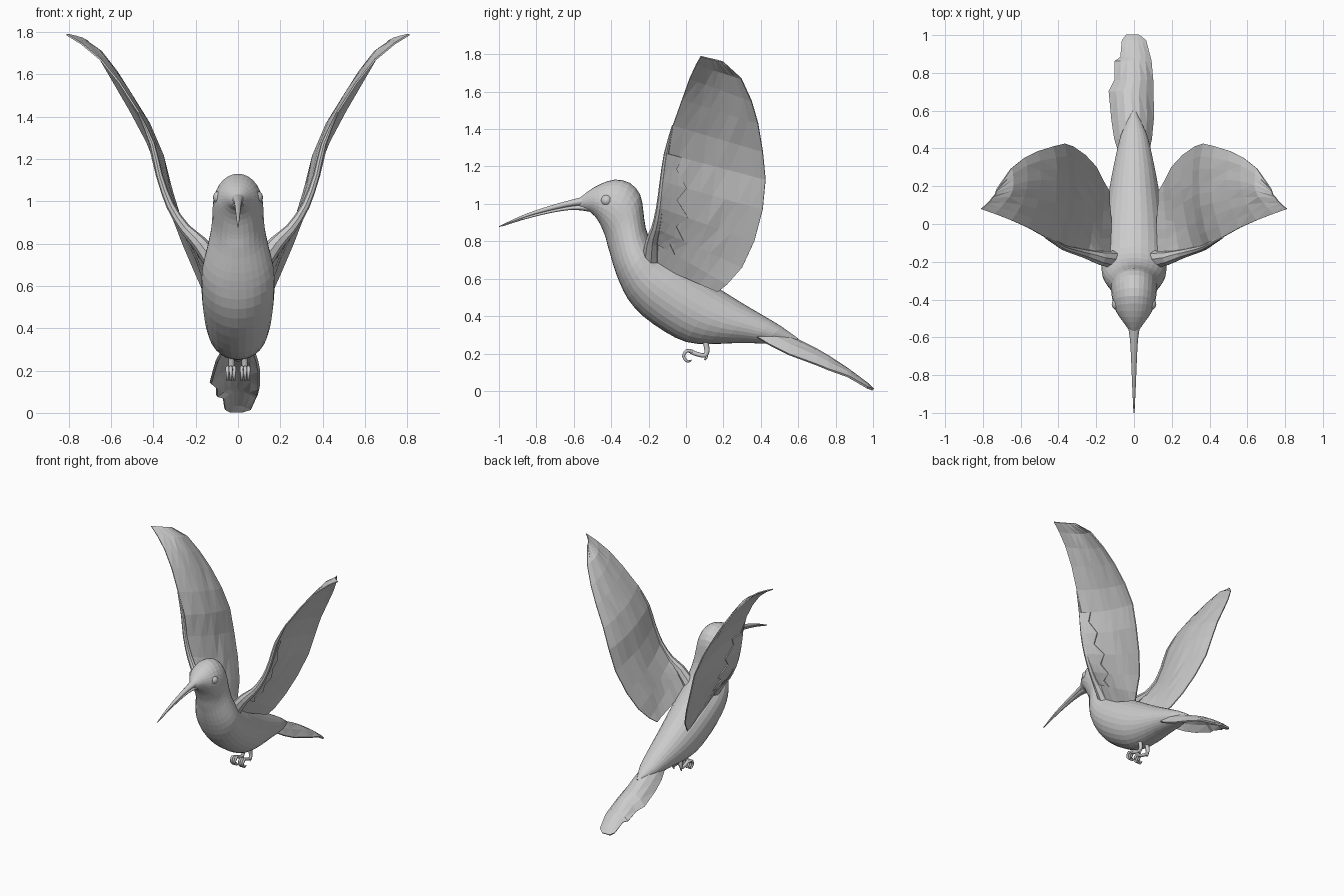
import bpy, bmesh, math, random
from mathutils import Vector as V

if "Cube" in bpy.data.objects:
    bpy.data.objects.remove(bpy.data.objects["Cube"])

random.seed(4)


def make(name, bm, smooth=True, mirror=False, thick=0):
    bmesh.ops.recalc_face_normals(bm, faces=bm.faces)
    me = bpy.data.meshes.new(name)
    bm.to_mesh(me)
    bm.free()
    ob = bpy.data.objects.new(name, me)
    bpy.context.collection.objects.link(ob)
    for p in me.polygons:
        p.use_smooth = smooth
    if thick:
        m = ob.modifiers.new("thickness", 'SOLIDIFY')
        m.thickness, m.offset = thick, 0
    if mirror:
        ob.modifiers.new("mirror", 'MIRROR').use_mirror_merge = False
    return ob


def refine(rows, n):
    """Catmull-Rom interpolation of tuples, n steps per span."""
    out = []
    for i in range(len(rows) - 1):
        a, b, c, d = (rows[max(0, min(len(rows) - 1, i + k))] for k in (-1, 0, 1, 2))
        for s in range(n):
            t = s / n
            out.append(tuple(0.5 * (2 * q + (r - p) * t + (2 * p - 5 * q + 4 * r - w) * t * t
                                    + (3 * q - p - 3 * r + w) * t ** 3)
                             for p, q, r, w in zip(a, b, c, d)))
    return out + [tuple(rows[-1])]


def skin(bm, rows, closed):
    vs = [[bm.verts.new(p) for p in r] for r in rows]
    n = len(vs[0])
    for a, b in zip(vs, vs[1:]):
        for i in range(n if closed else n - 1):
            j = (i + 1) % n
            bm.faces.new((a[i], a[j], b[j], b[i]))
    if closed:
        bm.faces.new(vs[0])
        bm.faces.new(vs[-1])


def loft(name, sections, sides, steps, smooth=True):
    """Elliptical sections given as upper (y,z), lower (y,z), half width."""
    rows = []
    for uy, uz, ly, lz, w in refine(sections, steps):
        c, h = V((0, (uy + ly) / 2, (uz + lz) / 2)), V((0, (uy - ly) / 2, (uz - lz) / 2))
        rows.append([c + h * math.cos(a) + V((w * math.sin(a), 0, 0))
                     for a in (2 * math.pi * i / sides for i in range(sides))])
    bm = bmesh.new()
    skin(bm, rows, True)
    return make(name, bm, smooth)


def tube(bm, pts, sides=8, steps=3):
    """Tapered tube through (x,y,z,radius) points."""
    p = refine(pts, steps)
    rows = []
    for i, q in enumerate(p):
        t = (V(p[min(i + 1, len(p) - 1)][:3]) - V(p[max(i - 1, 0)][:3])).normalized()
        u = t.cross(V((1, 0.05, 0))).normalized()
        w = t.cross(u)
        rows.append([V(q[:3]) + q[3] * (u * math.cos(a) + w * math.sin(a))
                     for a in (2 * math.pi * k / sides for k in range(sides))])
    skin(bm, rows, True)


# body with head, neck, breast and rump
loft("body", [
    (-.57, 1.03, -.565, .975, .022), (-.52, 1.07, -.51, .955, .06),
    (-.46, 1.105, -.47, .91, .094), (-.38, 1.13, -.445, .86, .112),
    (-.30, 1.112, -.43, .82, .12), (-.245, 1.05, -.42, .78, .122),
    (-.228, .96, -.405, .73, .13), (-.215, .87, -.385, .66, .148),
    (-.18, .79, -.355, .58, .168), (-.12, .73, -.31, .49, .172),
    (-.03, .68, -.23, .40, .17), (.08, .61, -.11, .315, .16),
    (.18, .545, 0, .262, .146), (.30, .47, .12, .25, .126),
    (.41, .405, .27, .256, .1), (.51, .345, .42, .253, .07),
    (.60, .28, .57, .24, .015)], 28, 2, smooth=False)

# long curved beak in two halves
loft("beak_upper", [(-.50, 1.05, -.50, .99, .042), (-.60, 1.025, -.60, .988, .024),
                    (-.72, .992, -.72, .965, .016), (-.86, .945, -.86, .928, .01),
                    (-1.0, .881, -.998, .876, .003)], 10, 3)
loft("beak_lower", [(-.50, 1.0, -.50, .955, .036), (-.60, .99, -.60, .968, .02),
                    (-.72, .967, -.72, .952, .013), (-.86, .93, -.86, .918, .008),
                    (-.98, .885, -.98, .88, .003)], 10, 3)

# eyes
bm = bmesh.new()
bmesh.ops.create_uvsphere(bm, u_segments=16, v_segments=10, radius=.031)
bmesh.ops.translate(bm, verts=bm.verts, vec=(.087, -.425, 1.018))
make("eyes", bm, mirror=True)

# wing stations from root to tip: leading edge, trailing edge, camber
wing = [(.12, -.22, .70, .13, .17, .53, 0), (.18, -.18, .80, .16, .22, .57, 0),
        (.25, -.16, .87, .20, .30, .66, .02), (.32, -.14, .98, .26, .365, .80, .03),
        (.37, -.125, 1.12, .325, .41, .97, .033), (.405, -.105, 1.27, .37, .425, 1.13, .04),
        (.47, -.07, 1.42, .43, .41, 1.28, .035), (.56, -.02, 1.56, .51, .385, 1.43, .035),
        (.65, .02, 1.67, .58, .35, 1.55, .042), (.74, .055, 1.745, .65, .295, 1.67, .045),
        (.81, .08, 1.788, .715, .2, 1.76, .012)]


def wing_point(s, u, out=0):
    p = V(s[:3]).lerp(V(s[3:6]), u)
    p.x += out - 4 * s[6] * u * (1 - u)
    return p


bm = bmesh.new()
skin(bm, [[wing_point(s, k / 8, random.uniform(-.004, .004) if 0 < k < 8 else 0)
           for k in range(9)] for s in wing], False)
bmesh.ops.triangulate(bm, faces=bm.faces)
make("wings", bm, smooth=False, mirror=True, thick=.008)

# short ragged coverts over the front of each wing
reach = [.3, .2, .32, .2, .3, .16, .24, .12, .16, .06]
bm = bmesh.new()
skin(bm, [[wing_point(s, r * k / 3, .014 * (1 - k / 6)) for k in range(4)]
          for s, r in zip(refine(wing[1:6], 2), reach)], False)
bmesh.ops.triangulate(bm, faces=bm.faces)
make("wing_coverts", bm, smooth=False, mirror=True, thick=.008)

# arm along each leading edge, thick at the shoulder
bm = bmesh.new()
tube(bm, [(.09, -.19, .68, .05)] + [s[:3] + (r,) for s, r in
     zip(wing[1:7], (.037, .026, .02, .016, .013, .005))], 8, 2)
make("wing_arms", bm, smooth=False, mirror=True)

# tail: y, top z, left x, right x, droop at the sides
tail = [(.36, .38, -.07, .07, .08), (.45, .345, -.10, .09, .10), (.55, .295, -.115, .10, .10),
        (.70, .22, -.13, .10, .08), (.76, .185, -.10, .098, .07), (.86, .12, -.10, .09, .04),
        (.88, .105, -.07, .085, .035), (.97, .038, -.062, .062, .02), (1.0, .007, -.04, .025, 0)]
bm = bmesh.new()
skin(bm, [[(xl + (xr - xl) * k / 6, y, z - d * (k / 3 - 1) ** 2) for k in range(7)]
          for y, z, xl, xr, d in tail], False)
bmesh.ops.triangulate(bm, faces=bm.faces)
make("tail", bm, smooth=False, thick=.012)

# legs with curled toes
bm = bmesh.new()
tube(bm, [(.030, .10, .28, .016), (.032, .112, .22, .014), (.034, .10, .19, .012),
          (.034, .05, .20, .012), (.034, .02, .215, .011)])
for dx in (-.016, 0, .016):
    tube(bm, [(.034, .04, .205, .009), (.034 + dx, .005, .215, .009),
              (.034 + dx, -.013, .185, .008), (.034 + dx, .008, .158, .007),
              (.034 + dx, .03, .165, .003)], 6, 3)
tube(bm, [(.034, .09, .19, .01), (.034, .11, .185, .009), (.034, .10, .165, .003)], 6, 3)
make("feet", bm, mirror=True)
